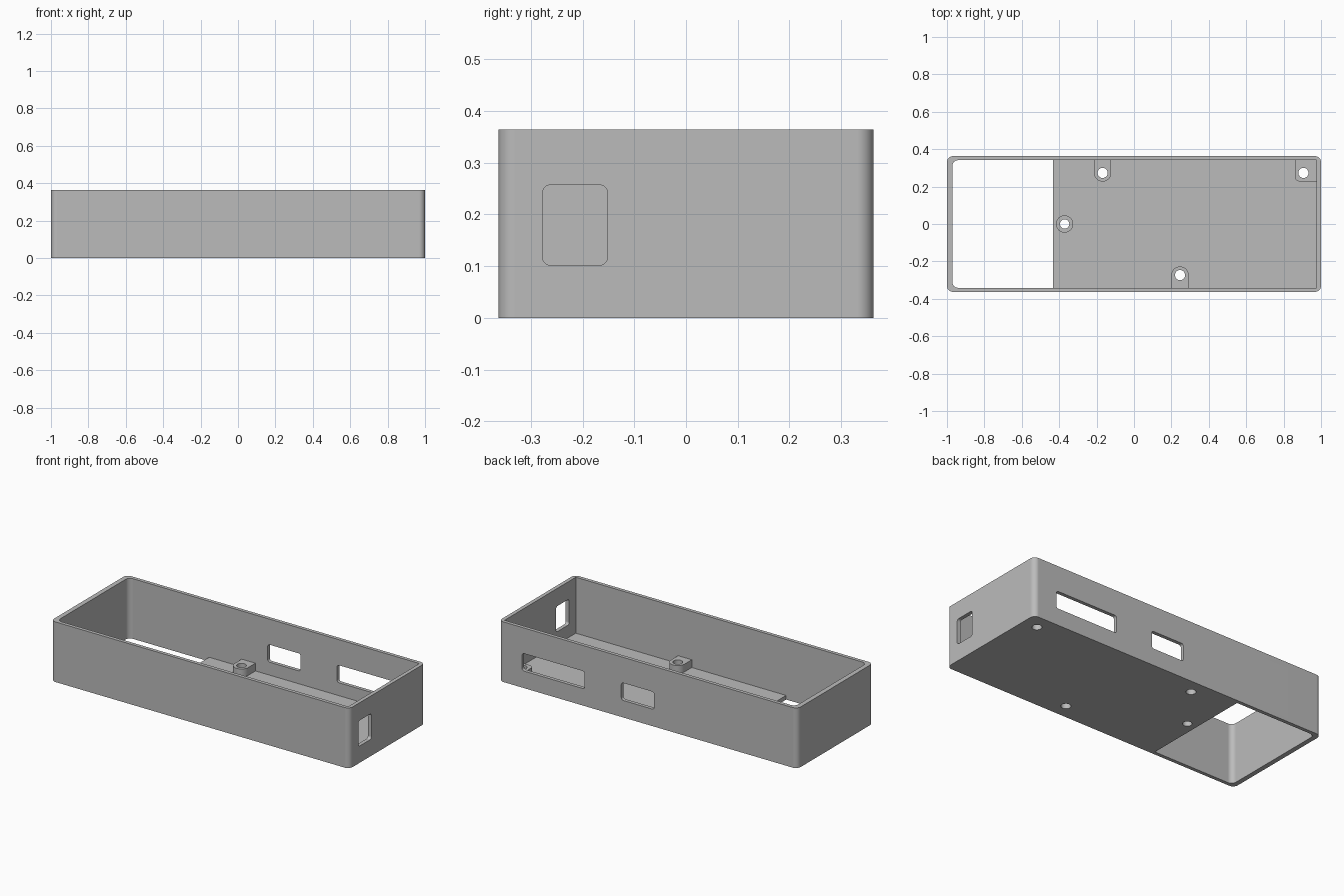
import bpy, bmesh
from math import sin, cos, pi, radians
from mathutils import Vector

cube = bpy.data.objects.get("Cube")
if cube:
    bpy.data.objects.remove(cube, do_unlink=True)

HEIGHT, FLOOR, BOSS_TOP = 0.364, 0.025, 0.072
HALF_Y, IN_Y = 0.3625, 0.341          # outer and inner half depth
IN_LEFT, IN_RIGHT = -0.971, 0.977     # inner faces of the end walls
SEGMENTS = 12

grey = bpy.data.materials.new("grey plastic")
grey.use_nodes = True
colour = (0.5, 0.5, 0.5, 1)
grey.diffuse_color = colour
grey.node_tree.nodes["Principled BSDF"].inputs["Base Color"].default_value = colour


def outline(a0, a1, b0, b1, radii):
    """Rectangle with one radius per corner, counter-clockwise from low a, low b."""
    corners = [(a0, b0, 1, 1), (a1, b0, -1, 1), (a1, b1, -1, -1), (a0, b1, 1, -1)]
    points = []
    for i, ((a, b, sa, sb), r) in enumerate(zip(corners, radii)):
        if r == 0:
            points.append((a, b))
            continue
        for k in range(SEGMENTS + 1):
            t = pi + (i + k / SEGMENTS) * pi / 2
            points.append((a + sa * r + r * cos(t), b + sb * r + r * sin(t)))
    return points


def prism(name, rect, radii, low, high, axis="z"):
    """Extrude a rounded rectangle along an axis."""
    place = {"z": lambda a, b, h: Vector((a, b, h)),
             "y": lambda a, b, h: Vector((a, h, b)),
             "x": lambda a, b, h: Vector((h, a, b))}[axis]
    bm = bmesh.new()
    verts = [bm.verts.new(place(a, b, low)) for a, b in outline(*rect, radii)]
    bmesh.ops.remove_doubles(bm, verts=verts, dist=1e-5)
    face = bm.faces.new([v for v in verts if v.is_valid])
    grown = bmesh.ops.extrude_face_region(bm, geom=[face], use_keep_orig=True)
    moved = [g for g in grown["geom"] if isinstance(g, bmesh.types.BMVert)]
    bmesh.ops.translate(bm, verts=moved, vec=place(0, 0, high - low))
    bmesh.ops.recalc_face_normals(bm, faces=bm.faces[:])
    mesh = bpy.data.meshes.new(name)
    bm.to_mesh(mesh)
    bm.free()
    mesh.materials.append(grey)
    obj = bpy.data.objects.new(name, mesh)
    bpy.context.collection.objects.link(obj)
    return obj


def activate(obj):
    bpy.ops.object.select_all(action="DESELECT")
    obj.select_set(True)
    bpy.context.view_layer.objects.active = obj


def cut(obj, cutter):
    """Subtract the cutter and remove it."""
    activate(obj)
    mod = obj.modifiers.new("cut", "BOOLEAN")
    mod.operation, mod.solver, mod.object = "DIFFERENCE", "EXACT", cutter
    bpy.ops.object.modifier_apply(modifier=mod.name)
    bpy.data.objects.remove(cutter, do_unlink=True)


def drill(obj, x, y, r):
    cut(obj, prism("drill", (x - r, x + r, y - r, y + r), [r] * 4, -0.1, 0.2))


def finish(obj):
    activate(obj)
    bpy.ops.object.shade_smooth_by_angle(angle=radians(25))
    mod = obj.modifiers.new("even shading", "WEIGHTED_NORMAL")
    mod.keep_sharp = True


# Outer walls: rounded outside, rounded inside only at the open end
walls = prism("walls", (-1, 1, -HALF_Y, HALF_Y), [0.032] * 4, 0, HEIGHT)
cut(walls, prism("cavity", (IN_LEFT, IN_RIGHT, -IN_Y, IN_Y),
                 [0.03, 0, 0, 0.03], -0.1, HEIGHT + 0.1))

# Two windows in the back wall, one in the right-hand end wall
for x0, x1 in [(0.425, 0.845), (-0.04, 0.18)]:
    cut(walls, prism("window", (x0, x1, 0.103, 0.209), [0.014] * 4, 0.25, 0.45, "y"))
cut(walls, prism("window", (-0.277, -0.152, 0.102, 0.257), [0.015] * 4, 0.9, 1.1, "x"))

# Floor plate, stopping short of the open end
floor = prism("floor", (-0.432, IN_RIGHT, -IN_Y, IN_Y), [0] * 4, 0, FLOOR)

# Screw bosses: centre, hole radius, footprint, corner radii
R = 0.046
bosses = [
    ("back_boss", -0.168, 0.273, 0.027, (-0.168 - R, -0.168 + R, 0.273 - R, IN_Y), (R, R, 0, 0)),
    ("corner_boss", 0.906, 0.273, 0.027, (0.906 - R, IN_RIGHT, 0.273 - R, IN_Y), (R * 0.6, 0, 0, 0)),
    ("middle_boss", -0.371, 0, 0.025, (-0.371 - R, -0.371 + R, -R, R), (R, R, R, R)),
    ("front_boss", 0.246, -0.273, 0.027, (0.246 - R, 0.246 + R, -IN_Y, -0.273 + R), (0, 0, R, R)),
]
for name, x, y, hole, rect, radii in bosses:
    boss = prism(name, rect, radii, FLOOR, BOSS_TOP)
    drill(boss, x, y, hole)
    drill(floor, x, y, hole)
    finish(boss)

finish(walls)
finish(floor)
